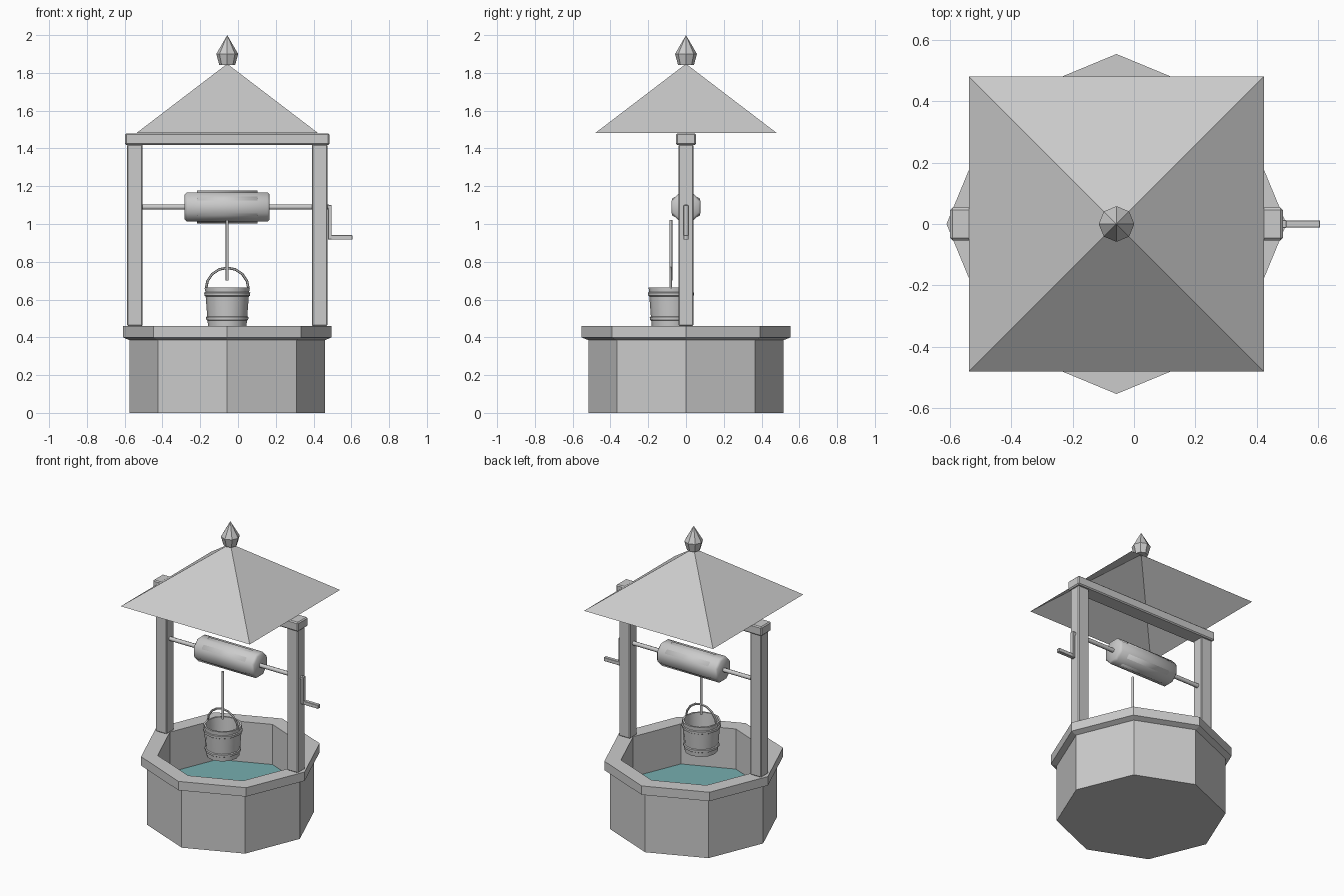
import bpy, bmesh, math
from mathutils import Matrix, Vector

if "Cube" in bpy.data.objects:
    bpy.data.objects.remove(bpy.data.objects["Cube"])

CX = -0.057   # centre line of the well
BY = -0.08    # depth of bucket and rope


def finish(name, bm, smooth=False, bevel=0):
    bmesh.ops.remove_doubles(bm, verts=bm.verts, dist=1e-5)
    me = bpy.data.meshes.new(name)
    bm.to_mesh(me)
    bm.free()
    ob = bpy.data.objects.new(name, me)
    bpy.context.collection.objects.link(ob)
    if bevel:
        m = ob.modifiers.new("bevel", "BEVEL")
        m.width, m.segments, m.limit_method = bevel, 1, "ANGLE"
    if smooth:
        bpy.ops.object.select_all(action="DESELECT")
        ob.select_set(True)
        bpy.context.view_layer.objects.active = ob
        bpy.ops.object.shade_smooth_by_angle(angle=math.radians(50))
    return ob


def lathe(name, profile, sides, loc=(CX, 0, 0), turn=0, axis="Z", smooth=False):
    """Spin (radius, height) points; radius 0 closes the end."""
    bm = bmesh.new()
    rings = []
    for r, h in profile:
        if r == 0:
            rings.append([bm.verts.new((0, 0, h))] * sides)
        else:
            rings.append([bm.verts.new((r * math.cos(a), r * math.sin(a), h))
                          for a in (turn + math.tau * i / sides for i in range(sides))])
    for lo, hi in zip(rings, rings[1:]):
        for i in range(sides):
            j = (i + 1) % sides
            bm.faces.new(list(dict.fromkeys((lo[i], lo[j], hi[j], hi[i]))))
    if axis == "X":
        bm.transform(Matrix.Rotation(math.pi / 2, 4, "Y"))
    bm.transform(Matrix.Translation(loc))
    return finish(name, bm, smooth)


def box(name, x, y, z, bevel=0.0):
    bm = bmesh.new()
    bmesh.ops.create_cube(bm, size=1)
    for v in bm.verts:
        v.co = [lo + (c + 0.5) * (hi - lo) for c, (lo, hi) in zip(v.co, (x, y, z))]
    return finish(name, bm, bevel=bevel)


# Octagonal stone basin with overhanging rim
lathe("well_wall", [(0, 0), (0.517, 0), (0.517, 0.385), (0.553, 0.40), (0.553, 0.46),
                    (0.45, 0.46), (0.45, 0.19)], 8)

# Water surface
water = lathe("water", [(0.45, 0.19), (0, 0.19)], 8)
mat = bpy.data.materials.new("water_teal")
mat.diffuse_color = (0.18, 0.42, 0.43, 1)
mat.use_nodes = True
mat.node_tree.nodes["Principled BSDF"].inputs["Base Color"].default_value = mat.diffuse_color
water.data.materials.append(mat)

# Posts and cross beam
for side, s in (("left", -1), ("right", 1)):
    c = CX + s * 0.489
    box(side + "_post", (c - 0.041, c + 0.041), (-0.039, 0.039), (0.46, 1.42), 0.005)
box("cross_beam", (CX - 0.541, CX + 0.541), (-0.053, 0.053), (1.418, 1.48), 0.007)

# Open pyramid roof and finial
q = math.pi / 4
lathe("roof", [(0.48 * math.sqrt(2), 1.482), (0, 1.848)], 4, turn=q)
lathe("finial", [(0, 1.842), (0.042, 1.842), (0.058, 1.90), (0, 2.0)], 8)

# Windlass: axle, log drum, rope winding
AZ = 1.09
lathe("axle", [(0, -0.47), (0.014, -0.47), (0.014, 0.54), (0, 0.54)], 8,
      (CX, 0, AZ), axis="X", smooth=True)
lathe("drum", [(0, -0.225), (0.072, -0.225), (0.084, -0.213), (0.084, 0.213),
               (0.072, 0.225), (0, 0.225)], 8, (CX, 0, AZ), math.pi / 8, "X", True)
lathe("rope_winding", [(0, -0.16), (0.087, -0.16), (0.087, 0.16), (0, 0.16)], 6,
      (CX, 0, AZ), 0, "X").data.shade_smooth()

# Crank
box("crank_arm", (0.477, 0.496), (-0.013, 0.013), (0.918, 1.10), 0.002)
box("crank_handle", (0.48, 0.605), (-0.012, 0.012), (0.917, 0.942), 0.002)

# Hanging rope
lathe("rope", [(0, 0.70), (0.008, 0.70), (0.008, 1.02), (0, 1.02)], 8,
      (CX, BY, 0), smooth=True)

# Bucket with two hoops
lathe("bucket", [(0, 0.46), (0.102, 0.46), (0.118, 0.665), (0.106, 0.665),
                 (0.092, 0.48), (0, 0.48)], 12, (CX, BY, 0), smooth=True)
for name, z, r in (("lower_hoop", 0.488, 0.104), ("upper_hoop", 0.617, 0.114)):
    lathe(name, [(r, z), (r + 0.007, z + 0.004), (r + 0.008, z + 0.019), (r + 0.002, z + 0.023)],
          12, (CX, BY, 0), smooth=True)

# Bucket handle: swept arch
bm = bmesh.new()
prev = None
for i in range(9):
    a = math.pi * i / 8
    out = Vector((math.cos(a), 0, math.sin(a)))
    c = Vector((CX, BY, 0.655)) + out * 0.113
    ring = [bm.verts.new(c + 0.007 * (out * math.cos(t) + Vector((0, math.sin(t), 0))))
            for t in (math.tau * k / 6 for k in range(6))]
    if prev:
        for k in range(6):
            bm.faces.new((prev[k], prev[(k + 1) % 6], ring[(k + 1) % 6], ring[k]))
    prev = ring
bmesh.ops.recalc_face_normals(bm, faces=bm.faces)
finish("bucket_handle", bm, smooth=True)
